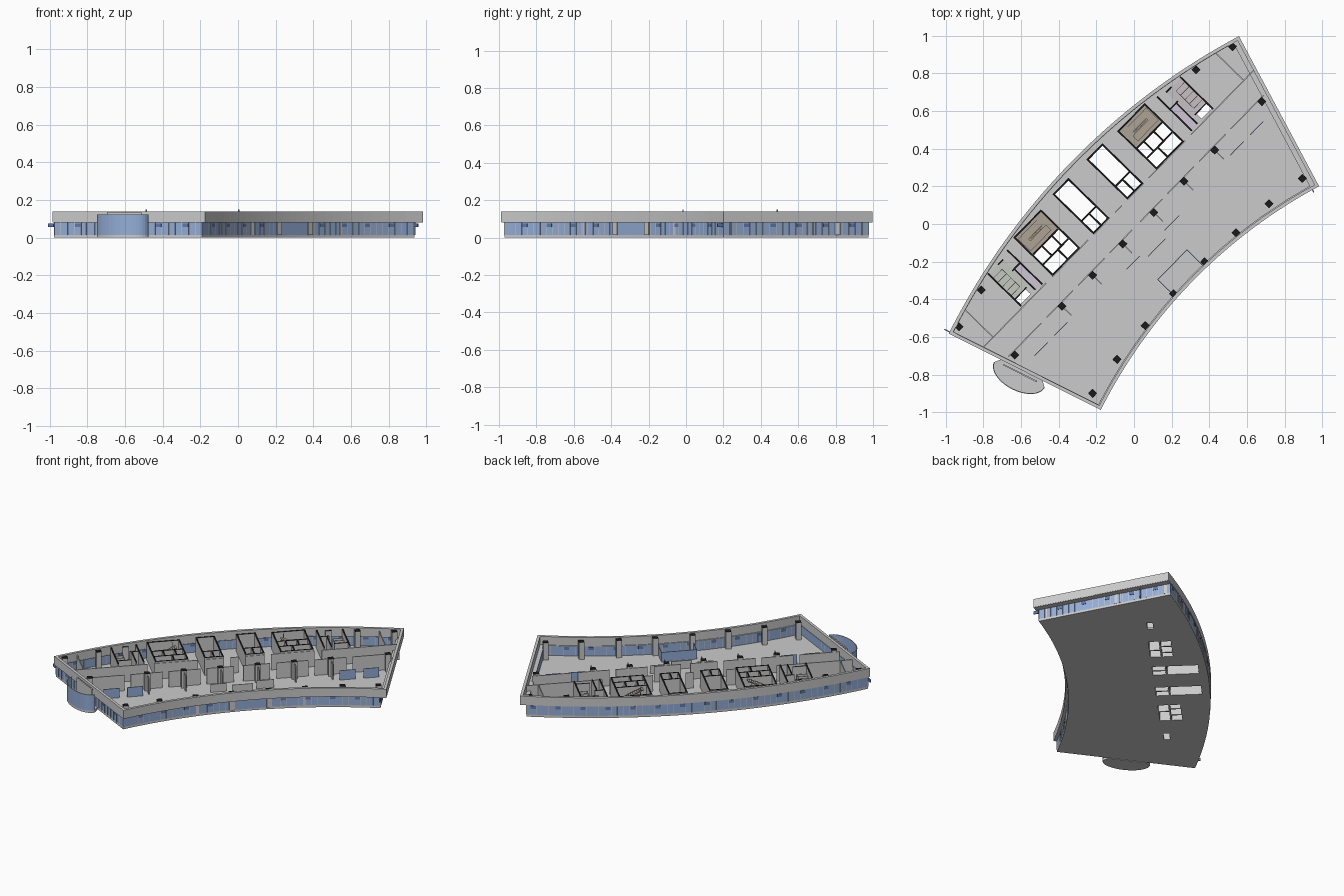
import bpy, bmesh, math
from mathutils import Vector, Matrix

if "Cube" in bpy.data.objects:
    bpy.data.objects.remove(bpy.data.objects["Cube"])

# Plan frame: s runs along the building, t across it (outwards), turned on the grid
ROT = Matrix.Rotation(math.radians(45.7), 4, 'Z')
OT, R_OUT, R_IN, HALF = -3.181, 3.65, 2.746, math.radians(17.6)
FLOOR, SILL, TOP, WALL = 0.015, 0.083, 0.14, 0.132


def material(name, *rgba):
    m = bpy.data.materials.new(name)
    m.diffuse_color = rgba
    m.use_nodes = True
    m.node_tree.nodes["Principled BSDF"].inputs["Base Color"].default_value = m.diffuse_color
    return m


GLASS = material("glass", 0.30, 0.42, 0.68, 0.55)
PANE = material("dark_pane", 0.12, 0.2, 0.42, 0.8)
BLACK = material("black", 0.01, 0.01, 0.01, 1)
TAN = material("tan", 0.42, 0.37, 0.30, 1)
LILAC = material("lilac", 0.62, 0.56, 0.66, 1)
PALE = material("pale_green", 0.55, 0.58, 0.52, 1)
MAUVE = material("pale_mauve", 0.58, 0.53, 0.55, 1)


def finish(name, bm, mat=None):
    bmesh.ops.recalc_face_normals(bm, faces=bm.faces)
    me = bpy.data.meshes.new(name)
    bm.transform(ROT)
    bm.to_mesh(me)
    bm.free()
    ob = bpy.data.objects.new(name, me)
    bpy.context.collection.objects.link(ob)
    if mat:
        me.materials.append(mat)
    return ob


def add_box(bm, s0, s1, t0, t1, z0, z1):
    m = Matrix.Translation(((s0 + s1) / 2, (t0 + t1) / 2, (z0 + z1) / 2))
    m = m @ Matrix.Diagonal((abs(s1 - s0), abs(t1 - t0), z1 - z0, 1))
    bmesh.ops.create_cube(bm, size=1, matrix=m)


def boxes(name, rects, z0, z1, mat=None):
    bm = bmesh.new()
    for r in rects:
        add_box(bm, *r, z0, z1)
    return finish(name, bm, mat)


def both(rects):
    return rects + [(-b, -a, c, d) for a, b, c, d in rects]


def polar(r, phi):
    return Vector((r * math.sin(phi), OT + r * math.cos(phi), 0))


def outline(out, inn, left, right, n=32):
    """Curved plan outline, each side moved inwards by its own inset."""
    pts = []
    for r, flip in ((R_OUT - out, False), (R_IN + inn, True)):
        a, b = -HALF + math.asin(left / r), HALF - math.asin(right / r)
        arc = [polar(r, a + (b - a) * i / n) for i in range(n + 1)]
        pts += arc[::-1] if flip else arc
    return pts


def prism(name, pts, z0, z1, mat=None):
    bm = bmesh.new()
    f = bm.faces.new([bm.verts.new((p.x, p.y, z0)) for p in pts])
    top = bmesh.ops.extrude_face_region(bm, geom=[f])['geom']
    bmesh.ops.translate(bm, vec=(0, 0, z1 - z0), verts=[v for v in top if isinstance(v, bmesh.types.BMVert)])
    return finish(name, bm, mat)


def ring(name, a, b, z0, z1, mat=None, closed=True):
    """Wall between two matching plan lines."""
    bm = bmesh.new()
    rows = [[bm.verts.new((p.x, p.y, z)) for p in line] for line, z in ((a, z0), (a, z1), (b, z1), (b, z0))]
    n = len(a)
    for i in range(n if closed else n - 1):
        j = (i + 1) % n
        for k in range(4):
            q, w = rows[k], rows[(k + 1) % 4]
            bm.faces.new((q[i], q[j], w[j], w[i]))
    return finish(name, bm, mat)


# Parapet band, soffit and curtain wall
ring("parapet_band", outline(0, 0, 0, 0), outline(.018, .018, .018, .018), SILL, TOP)
ring("band_soffit", outline(.001, .001, .001, .001), outline(.02, .024, .02, .044), SILL - .003, SILL)
glass_line = outline(.004, .02, .01, .04)
ring("curtain_glass", glass_line, outline(.007, .023, .013, .043), FLOOR, SILL - .003, GLASS)

# Mullions and small opening panes along all four sides
mull, panes = bmesh.new(), bmesh.new()
corners = [glass_line[i] for i in (0, 32, 33, 65)]


def along(p, yaw, count):
    m = Matrix.Translation(p) @ Matrix.Rotation(yaw, 4, 'Z')
    bmesh.ops.create_cube(mull, size=1, matrix=m @ Matrix.Translation((0, 0, .048)) @ Matrix.Diagonal((.002, .006, .066, 1)))
    if count % 4 == 2:
        bmesh.ops.create_cube(panes, size=1, matrix=m @ Matrix.Translation((.019, 0, .066)) @ Matrix.Diagonal((.032, .006, .02, 1)))


for r in (R_OUT - .005, R_IN + .021):
    n = int(2 * HALF * r / .04)
    for i in range(1, n):
        phi = -HALF + .013 + (2 * HALF - .03) * i / n
        along(polar(r, phi), -phi, i)
for p, q in ((corners[3], corners[0]), (corners[1], corners[2])):
    d = q - p
    for i in range(23):
        along(p + d * i / 22, math.atan2(d.y, d.x), i)
finish("mullions", mull)
finish("opening_panes", panes, PANE)

# Floor slab with the shafts cut through it
shafts = both([(.30, .375, .125, .19), (.385, .49, .125, .19), (.30, .345, .2, .265), (.355, .42, .2, .265),
               (.43, .49, .2, .265), (.078, .18, .215, .41), (.078, .122, .125, .205), (.132, .18, .125, .205),
               (.65, .725, .133, .17)])
slab = prism("floor_slab", outline(.004, .02, .01, .04), 0, FLOOR)
cutter = boxes("shaft_cutter", shafts, -.05, .05)
cutter.hide_render = True
mod = slab.modifiers.new("shafts", 'BOOLEAN')
mod.object, mod.operation, mod.solver = cutter, 'DIFFERENCE', 'EXACT'
bpy.context.view_layer.objects.active = slab
bpy.ops.object.modifier_apply(modifier="shafts")
bpy.data.objects.remove(cutter)

# Columns with dark cut tops
cols = [(s, -.032) for s in (.117, .348, .58, .94)]
cols += [(.118, -.409), (.345, -.42), (.578, -.438), (.798, -.471), (1.04, .284), (.817, .336)]
col_rects = both([(s - .017, s + .017, t - .017, t + .017) for s, t in cols])
boxes("columns", col_rects, FLOOR, WALL)
boxes("column_caps", col_rects, WALL, WALL + .001, BLACK)


# Core walls
def room(s0, s1, t0, t1, w=.009):
    return [(s0, s0 + w, t0, t1), (s1 - w, s1, t0, t1), (s0 + w, s1 - w, t0, t0 + w), (s0 + w, s1 - w, t1 - w, t1)]


core = room(.29, .5, .116, .408) + room(.068, .19, .116, .42)
core += [(.565, .574, .125, .385), (.726, .735, .125, .372), (.574, .63, .285, .293), (.612, .62, .13, .285),
         (.64, .727, .17, .177), (.62, .66, .362, .37),
         (.3, .49, .266, .275), (.3, .49, .19, .199), (.375, .384, .125, .19), (.345, .353, .199, .266),
         (.42, .429, .199, .266), (.077, .181, .205, .214), (.122, .131, .125, .205)]
core = both(core)
boxes("core_walls", core, FLOOR, WALL)
boxes("core_wall_caps", core, WALL, WALL + .001, BLACK)

# Toilet cubicle partitions
boxes("cubicle_partitions", both([(.66, .725, .2 + i * .033, .203 + i * .033) for i in range(5)]
                                 + [(.66, .663, .2, .332)]), FLOOR, .09)

# Corridor walls with door gaps, end walls and column stubs
corridor = [(.0, .025, .112, .118), (.068, .19, .112, .118), (.23, .505, .112, .118), (.55, 1.04, .112, .118)]
corridor += [(.95, .956, .118, .33)]
corridor += [(a, b, -.018, -.012) for a, b in ((.03, .2), (.24, .44), (.48, .68), (.72, .97))]
corridor += [(s - .003, s + .003, -.1, -.045) for s in (.117, .348, .58)]
boxes("corridor_walls", both(corridor), FLOOR, .122)

# Glass screens, meeting box and low seating screens in the hall
boxes("glass_screens", both([(.62, .72, -.113, -.109), (.77, .87, -.113, -.109)]), FLOOR, .08, GLASS)
boxes("meeting_box", room(-.125, .1, -.42, -.295, .004), FLOOR, .08, GLASS)
boxes("centre_screens", [(-.2, -.1, -.142, -.138), (-.07, .06, -.176, -.172), (.09, .2, -.142, -.138)], FLOOR, .07)

# Coloured room floors
z = FLOOR + .002
boxes("stair_room_floors", both([(.299, .491, .275, .399)]), FLOOR, z, TAN)
boxes("lilac_room_floors", both([(.574, .612, .13, .285)]), FLOOR, z, LILAC)
for name, k, mat in (("left_washroom_floor", -1, PALE), ("right_washroom_floor", 1, MAUVE)):
    boxes(name, [(k * .62, k * .726, .178, .362)], FLOOR, z, mat)

# Stairs with handrails
stair, rail = bmesh.new(), bmesh.new()
for k in (-1, 1):
    for i in range(9):
        s = .33 + i * .013
        add_box(stair, k * s, k * (s + .013), .345, .385, FLOOR, .024 + i * .006)
        add_box(stair, k * s, k * (s + .013), .292, .332, .124 - i * .006, .13 - i * .006)
    add_box(stair, k * .447, k * .488, .292, .385, .07, .076)
    for t in (.335, .341):
        add_box(rail, k * .35, k * .353, t, t + .002, .1, .15)
        add_box(rail, k * .35, k * .44, t, t + .002, .1, .103)
finish("stairs", stair, TAN)
finish("stair_rails", rail)

# Bowed entrance porch on the short left side
mid, run, outw = Vector((-.972, -.115, 0)), Vector((.303, -.953, 0)), Vector((-.953, -.303, 0))


def bow(a, depth):
    return [mid + run * a * math.cos(u) + outw * (.028 + depth * math.sin(u))
            for u in (math.pi * i / 20 for i in range(21))]


ring("porch_glass", bow(.15, .085), bow(.147, .082), FLOOR, .12, GLASS, closed=False)
ring("porch_rim", bow(.151, .086), bow(.146, .081), .12, .123, None, closed=False)
prism("porch_floor", bow(.15, .085) + [mid - run * .12 - outw * .005, mid + run * .12 - outw * .005], 0, FLOOR)
ring("porch_door_head", [mid + run * k * .1 + outw * .014 for k in (-1, 1)],
     [mid + run * k * .1 + outw * .022 for k in (-1, 1)], FLOOR, .136, None, closed=False)
